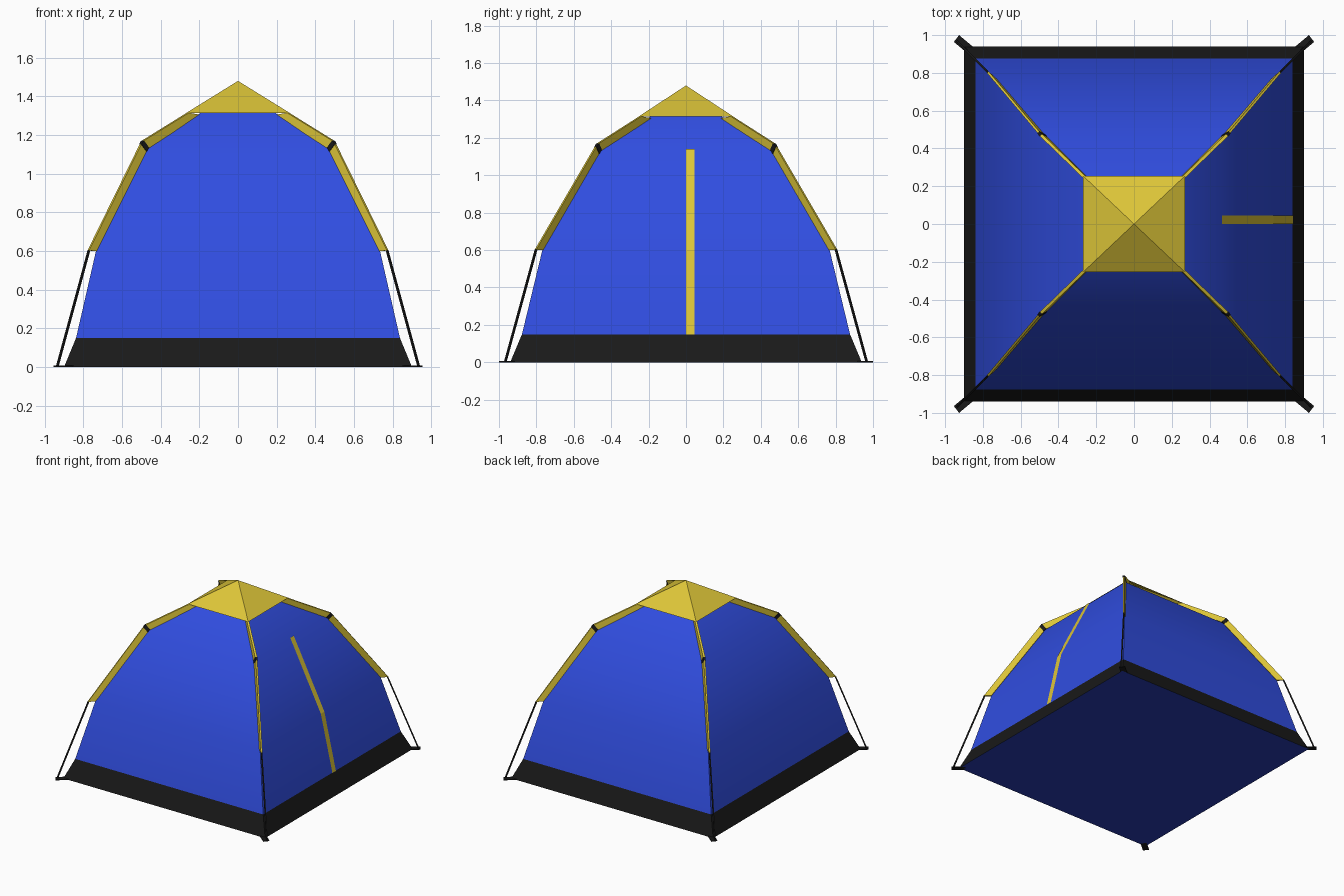
import bpy, bmesh, math
from mathutils import Vector

if "Cube" in bpy.data.objects:
    bpy.data.objects.remove(bpy.data.objects["Cube"])


def material(name, rgb):
    m = bpy.data.materials.new(name)
    m.diffuse_color = (*rgb, 1)
    m.use_nodes = True
    m.node_tree.nodes["Principled BSDF"].inputs["Base Color"].default_value = m.diffuse_color
    return m


BLUE = material("blue_fabric", (0.03, 0.075, 0.75))
NAVY = material("navy_floor", (0.02, 0.045, 0.45))
YELLOW = material("yellow_fabric", (0.72, 0.56, 0.04))
BLACK = material("black_trim", (0.01, 0.01, 0.01))


def make(name, verts, faces, mat, smooth=False):
    bm = bmesh.new()
    vs = [bm.verts.new(v) for v in verts]
    for f in faces:
        bm.faces.new([vs[i] for i in f])
    mesh = bpy.data.meshes.new(name)
    bm.to_mesh(mesh)
    bm.free()
    mesh.materials.append(mat)
    ob = bpy.data.objects.new(name, mesh)
    bpy.context.collection.objects.link(ob)
    if smooth:
        bpy.ops.object.select_all(action='DESELECT')
        ob.select_set(True)
        bpy.context.view_layer.objects.active = ob
        bpy.ops.object.shade_smooth_by_angle(angle=math.radians(40))
    return ob


def shell(name, rings, apex, mat, smooth=False):
    """Rectangular loft through (half x, half y, z) rings, optionally to an apex."""
    verts, faces = [], []
    for x, y, z in rings:
        verts += [(-x, -y, z), (x, -y, z), (x, y, z), (-x, y, z)]
    for r in range(len(rings) - 1):
        for i in range(4):
            a, b = r * 4 + i, r * 4 + (i + 1) % 4
            faces.append((a, b, b + 4, a + 4))
    if apex:
        verts.append((0, 0, apex))
        n = len(verts) - 1
        faces += [(n - 4 + i, n - 4 + (i + 1) % 4, n) for i in range(4)]
    return make(name, verts, faces, mat, smooth)


def slab(name, profile, offset, mat):
    """Extrude a planar polygon by +-offset."""
    n, d = len(profile), Vector(offset)
    pts = [Vector(p) for p in profile]
    faces = [tuple(range(n))[::-1], tuple(range(n, 2 * n))]
    faces += [(i, (i + 1) % n, n + (i + 1) % n, n + i) for i in range(n)]
    ob = make(name, [p - d for p in pts] + [p + d for p in pts], faces, mat)
    bm = bmesh.new()
    bm.from_mesh(ob.data)
    bmesh.ops.recalc_face_normals(bm, faces=bm.faces)
    bm.to_mesh(ob.data)
    bm.free()
    return ob


# Floor, skirt, walls and roof cap
make("floor", [(-.9, -.94, 0), (.9, -.94, 0), (.9, .94, 0), (-.9, .94, 0)],
     [(3, 2, 1, 0)], NAVY)
shell("skirt", [(.9, .94, 0), (.838, .877, .15)], None, BLACK)
shell("walls", [(.838, .877, .15), (.735, .768, .6), (.47, .46, 1.13)],
      1.443, BLUE, True)
shell("roof_cap", [(.27, .255, 1.313)], 1.48, YELLOW)

# Zip strip following the right wall
e = .004
path = [(.838 + e, .15), (.735 + e, .6), (.462 + e, 1.14)]
make("zip_strip", [(x, y, z) for x, z in path for y in (0, .045)],
     [(0, 1, 3, 2), (2, 3, 5, 4)], YELLOW)

# Corner pole sleeves, joints, poles and feet
inner = [Vector(p) for p in ((.735, .768, .6), (.47, .46, 1.13), (.2, .19, 1.305))]
outer = [Vector(p) for p in ((.775, .805, .602), (.497, .475, 1.168), (.26, .245, 1.315))]
for sx, sy, tag in ((1, -1, "front_right"), (-1, -1, "front_left"),
                    (1, 1, "back_right"), (-1, 1, "back_left")):
    def place(points):
        return [(p[0] * sx, p[1] * sy, p[2]) for p in points]

    def side(w):
        return (-.7 * w * sx, .7 * w * sy, 0)

    lo_i, lo_o = inner[1].lerp(inner[0], .03), outer[1].lerp(outer[0], .03)
    hi_i, hi_o = inner[1].lerp(inner[2], .02), outer[1].lerp(outer[2], .02)
    slab("lower_sleeve_" + tag, place([inner[0], outer[0], lo_o, lo_i]), side(.006), YELLOW)
    slab("upper_sleeve_" + tag, place([hi_i, hi_o, outer[2], inner[2]]), side(.008), YELLOW)
    slab("sleeve_joint_" + tag,
         place([lo_i, lo_o, outer[1], hi_o, hi_i, inner[1]]), side(.009), BLACK)
    slab("pole_" + tag, place([(.767, .797, .605), (.775, .805, .605),
                               (.94, .971, 0), (.932, .963, 0)]), side(.005), BLACK)
    slab("foot_" + tag, place([(.86, .915, 0), (.94, .982, 0),
                               (.94, .982, .006), (.86, .915, .006)]),
         (-.014 * sx, .018 * sy, 0), BLACK)
